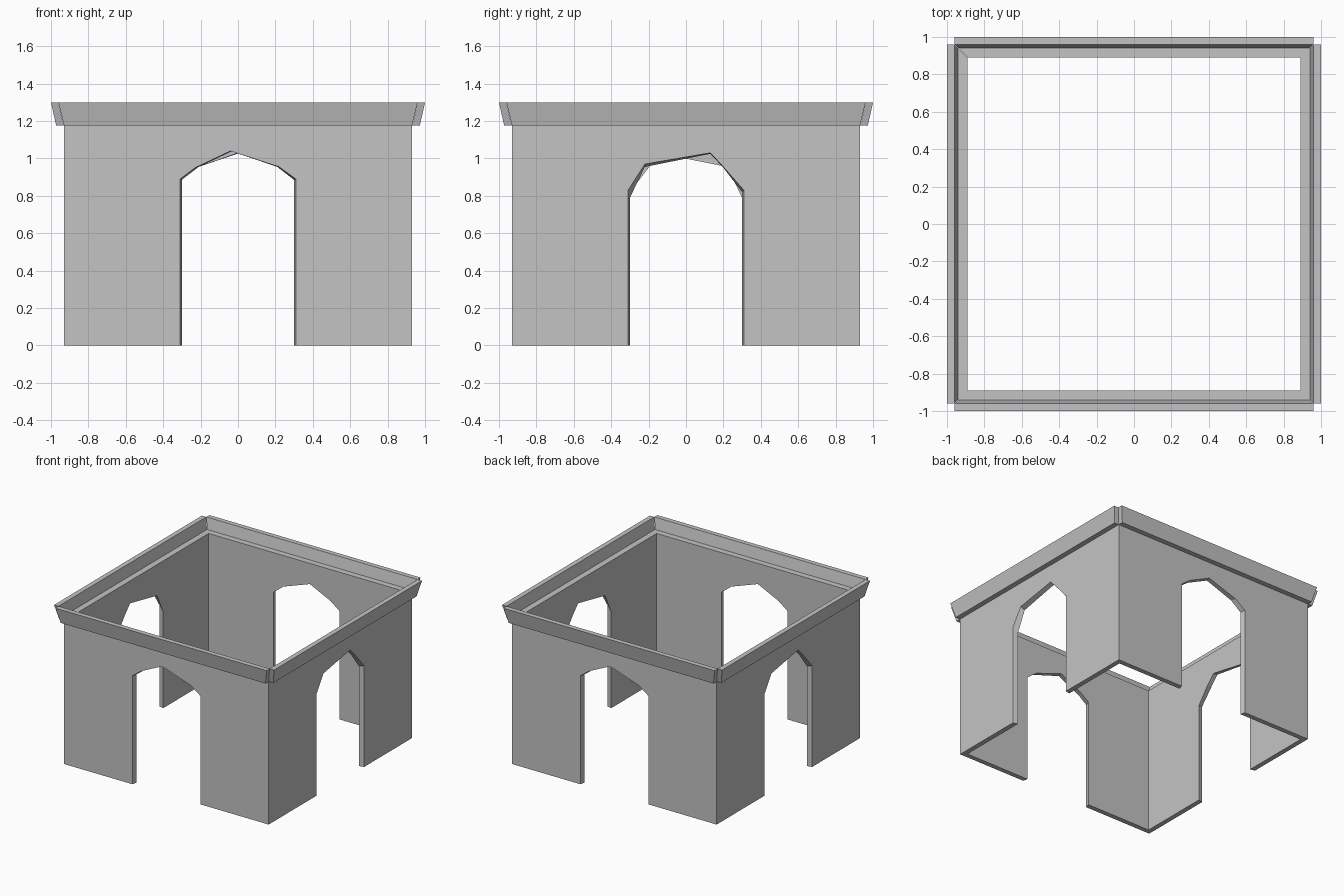
import bpy
import bmesh
from math import pi
from mathutils import Matrix

cube = bpy.data.objects.get("Cube")
if cube:
    bpy.data.objects.remove(cube, do_unlink=True)

GREY = 0.55
stone = bpy.data.materials.new("grey_stone")
stone.use_nodes = True
stone.diffuse_color = (GREY, GREY, GREY, 1)
stone.node_tree.nodes["Principled BSDF"].inputs["Base Color"].default_value = (GREY, GREY, GREY, 1)

WALL_TOP = 1.21
OUTER, INNER = 0.93, 0.89


def loft(name, ring_a, ring_b, caps, skip=(), angle=0):
    """Join two matching rings of points, turned about the centre."""
    bm = bmesh.new()
    a = [bm.verts.new(p) for p in ring_a]
    b = [bm.verts.new(p) for p in ring_b]
    n = len(a)
    for i in range(n):
        if i not in skip:
            j = (i + 1) % n
            bm.faces.new((a[i], a[j], b[j], b[i]))
    if caps:
        bm.faces.new(a[::-1])
        bm.faces.new(b)
    bmesh.ops.recalc_face_normals(bm, faces=bm.faces)
    # The outermost face must point outward
    front = min(bm.faces, key=lambda f: f.calc_center_median().y)
    if front.normal.y > 0:
        bmesh.ops.reverse_faces(bm, faces=bm.faces)
    bm.transform(Matrix.Rotation(angle, 4, "Z"))
    mesh = bpy.data.meshes.new(name)
    bm.to_mesh(mesh)
    bm.free()
    mesh.materials.append(stone)
    obj = bpy.data.objects.new(name, mesh)
    bpy.context.collection.objects.link(obj)
    return obj


def wall_ring(half, depth, opening, arch):
    """Wall outline with a doorway cut up from the ground."""
    outline = [(-half, 0), (-opening, 0), *arch, (opening, 0), (half, 0),
               (half, WALL_TOP), (-half, WALL_TOP)]
    return [(x, -depth, z) for x, z in outline]


# Arch outlines as (across, height), outer face then inner face
pointed = ([(-.31, .89), (-.23, .95), (-.04, 1.04), (.22, .955), (.31, .89)],
           [(-.30, .89), (-.22, .95), (-.03, 1.04), (.21, .955), (.30, .885)])
broken = ([(-.31, .83), (-.22, .97), (.13, 1.03), (.20, .955), (.31, .83)],
          [(-.30, .79), (-.22, .955), (.13, 1.025), (.20, .95), (.30, .82)])

# Trim cross-section as (distance from centre, height)
TRIM = [(.93, 1.175), (.972, 1.175), (1.0, 1.30), (.96, 1.30), (.94, WALL_TOP), (.93, WALL_TOP)]


def trim_ring(side):
    # Ends lean outward with height
    return [(side * (.93 + .03 * (z - 1.175) / .125), -d, z) for d, z in TRIM]


sides = [("front", pointed), ("left", broken), ("back", pointed), ("right", broken)]
for k, (side, (outer_arch, inner_arch)) in enumerate(sides):
    turn = k * pi / 2
    # Mitred wall ends meet the neighbouring walls, so they stay open
    ends = (len(outer_arch) + 3, len(outer_arch) + 5)
    loft(side + "_wall",
         wall_ring(OUTER, OUTER, .31, outer_arch),
         wall_ring(INNER, INNER, .30, inner_arch), True, ends, turn)
    loft(side + "_cornice", trim_ring(-1), trim_ring(1), True, (), turn)
